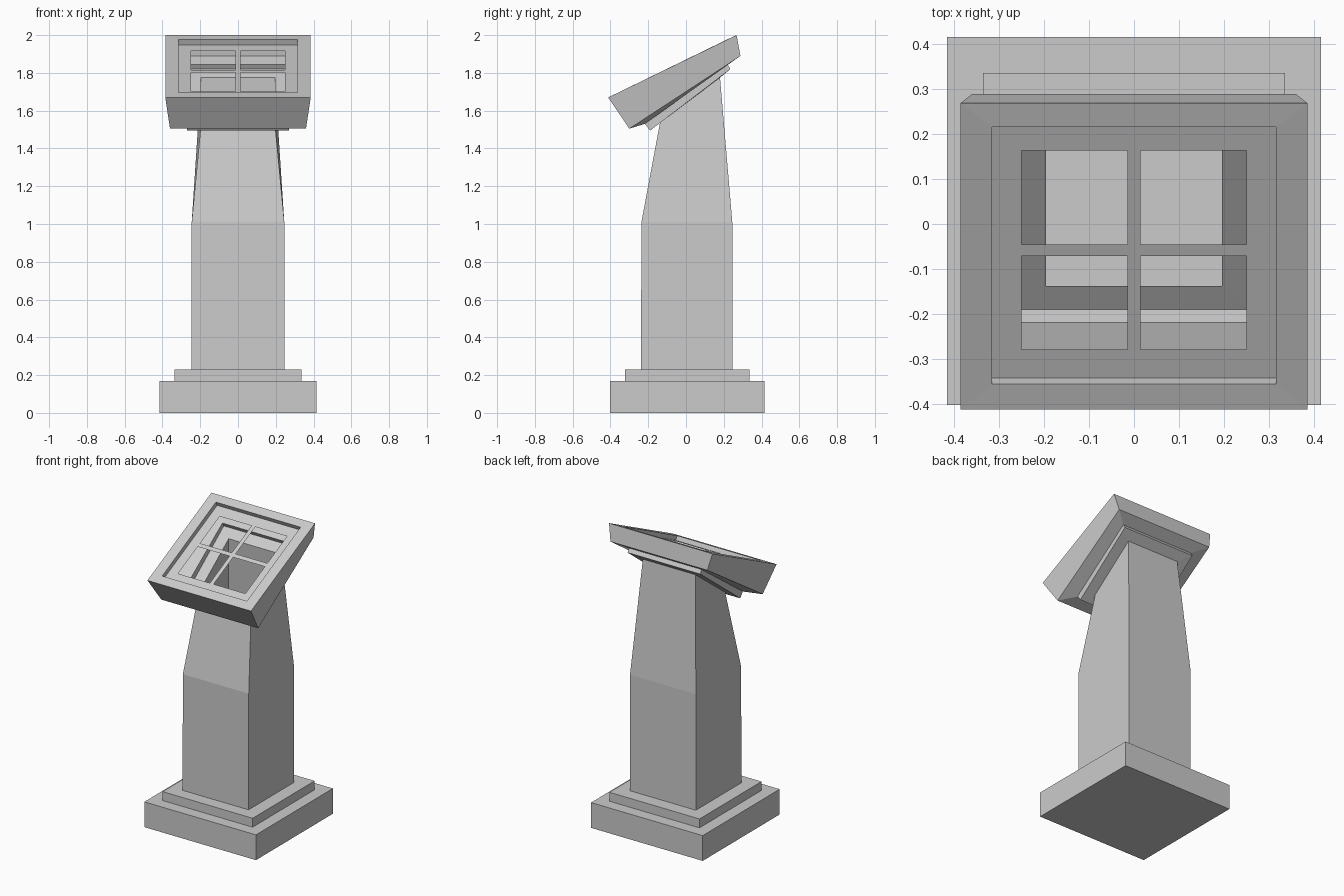
import bpy, bmesh

if "Cube" in bpy.data.objects:
    bpy.data.objects.remove(bpy.data.objects["Cube"])

SLOPE = 0.33 / 0.675   # tilt of the head's top face


def top_z(y):
    return 1.67 + (y + 0.41) * SLOPE


def new_object(name, bm):
    bmesh.ops.remove_doubles(bm, verts=bm.verts, dist=1e-5)
    me = bpy.data.meshes.new(name)
    bm.to_mesh(me)
    bm.free()
    ob = bpy.data.objects.new(name, me)
    bpy.context.collection.objects.link(ob)
    return ob


def loft(name, loops, cap=False):
    """Skin four-sided loops, bottom to top: (half width, front y, front z, back y, back z)."""
    bm = bmesh.new()
    rings = [[bm.verts.new(p) for p in ((-w, yf, zf), (w, yf, zf), (w, yb, zb), (-w, yb, zb))]
             for w, yf, zf, yb, zb in loops]
    for a, b in zip(rings, rings[1:]):
        for i in range(4):
            j = (i + 1) % 4
            bm.faces.new((a[i], a[j], b[j], b[i]))
    if cap:
        bm.faces.new(rings[0][::-1])
    return new_object(name, bm)


def flat(w, yf, yb, z):
    return (w, yf, z, yb, z)


# Stepped base, open inside the column
foot = flat(0.245, -0.238, 0.245, 0.23)
loft("stepped_base", [flat(0.415, -0.402, 0.415, 0), flat(0.415, -0.402, 0.415, 0.17),
                      flat(0.335, -0.323, 0.335, 0.17), flat(0.335, -0.323, 0.335, 0.23),
                      foot], cap=True)

# Hollow column, tapering to a slanted top
neck = (0.195, -0.138, 1.535, 0.18, 1.775)
loft("column", [foot, flat(0.245, -0.236, 0.245, 1.01), neck])

# Slanted head: collar, underside, sides, rim and recess wall
yf, yb = -0.355, 0.215
dy, dz = 0.0132, -0.027   # recess depth, square to the top face
loft("slanted_head", [neck,
                      (0.27, -0.19, 1.495, 0.235, 1.82),
                      (0.27, -0.218, 1.53, 0.22, 1.845),
                      (0.36, -0.30, 1.505, 0.288, 1.89),
                      (0.385, -0.412, 1.67, 0.268, 2.0),
                      (0.315, yf, top_z(yf), yb, top_z(yb)),
                      (0.315, yf + dy, top_z(yf) + dz, yb + dy, top_z(yb) + dz)])

# Recessed panel with four open panes
xs = [-0.315, -0.25, -0.014, 0.014, 0.25, 0.315]
ys = [yf + dy, -0.279, -0.071, -0.045, 0.163, yb + dy]
bm = bmesh.new()
grid = [[bm.verts.new((x, y, top_z(y - dy) + dz)) for x in xs] for y in ys]
for r in range(5):
    for c in range(5):
        if r in (1, 3) and c in (1, 3):
            continue
        bm.faces.new((grid[r][c], grid[r][c + 1], grid[r + 1][c + 1], grid[r + 1][c]))
new_object("window_panel", bm)
